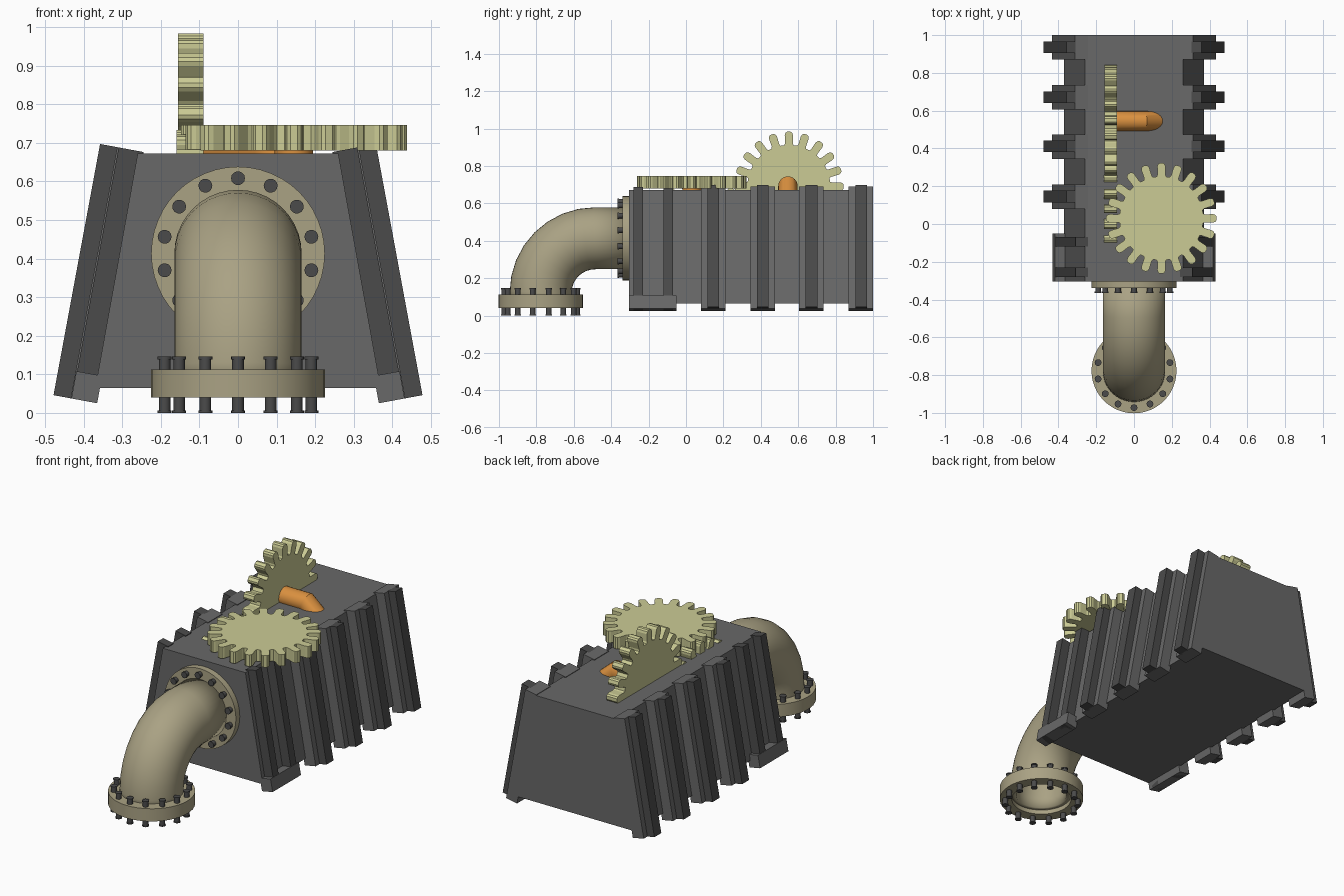
import bpy, bmesh
from math import sin, cos, pi, radians
from mathutils import Vector, Matrix

if "Cube" in bpy.data.objects:
    bpy.data.objects.remove(bpy.data.objects["Cube"])


def mat(name, r, g, b):
    m = bpy.data.materials.new(name)
    m.diffuse_color = (r, g, b, 1)
    m.use_nodes = True
    m.node_tree.nodes["Principled BSDF"].inputs["Base Color"].default_value = m.diffuse_color
    return m


GREY = mat("casing_grey", 0.14, 0.14, 0.14)
DARK = mat("dark_steel", 0.07, 0.07, 0.07)
PIPE = mat("pipe_tan", 0.40, 0.36, 0.23)
BRASS = mat("gear_brass", 0.60, 0.60, 0.30)
ORANGE = mat("shaft_orange", 0.70, 0.28, 0.05)


def finish(bm, name, material, smooth=False):
    bmesh.ops.recalc_face_normals(bm, faces=bm.faces[:])
    me = bpy.data.meshes.new(name)
    bm.to_mesh(me)
    bm.free()
    me.materials.append(material)
    ob = bpy.data.objects.new(name, me)
    bpy.context.collection.objects.link(ob)
    if smooth:
        bpy.ops.object.select_all(action='DESELECT')
        ob.select_set(True)
        bpy.context.view_layer.objects.active = ob
        bpy.ops.object.shade_smooth_by_angle(angle=radians(32))
    return ob


def prism(bm, pts, depth):
    """Extrude a closed outline of 3D points along a vector."""
    f = bm.faces.new([bm.verts.new(p) for p in pts])
    new = bmesh.ops.extrude_face_region(bm, geom=[f], use_keep_orig=True)
    vs = [v for v in new['geom'] if isinstance(v, bmesh.types.BMVert)]
    bmesh.ops.translate(bm, verts=vs, vec=depth)


def lathe(bm, profile, M, n, closed):
    """Spin (radius, height) points about local z."""
    rings = [[bm.verts.new(M @ Vector((r * cos(2 * pi * i / n), r * sin(2 * pi * i / n), h)))
              for i in range(n)] for r, h in profile]
    pairs = list(zip(rings, rings[1:]))
    if closed:
        pairs.append((rings[-1], rings[0]))
    else:
        bm.faces.new(rings[0])
        bm.faces.new(rings[-1])
    for a, b in pairs:
        for i in range(n):
            j = (i + 1) % n
            bm.faces.new((a[i], a[j], b[j], b[i]))


def sweep(bm, path, side, radius, n, cap):
    """Round tube along a planar path with mitred joints; side is the plane normal."""
    path, side, rings = [Vector(p) for p in path], Vector(side), []
    for k, p in enumerate(path):
        t0 = (p - path[k - 1]).normalized() if k else (path[1] - p).normalized()
        t1 = (path[k + 1] - p).normalized() if k < len(path) - 1 else t0
        t = (t0 + t1).normalized()
        nrm = side.cross(t) / t.dot(t0)
        rings.append([bm.verts.new(p + radius * (cos(2 * pi * i / n) * side + sin(2 * pi * i / n) * nrm))
                      for i in range(n)])
    for a, b in zip(rings, rings[1:]):
        for i in range(n):
            j = (i + 1) % n
            bm.faces.new((a[i], a[j], b[j], b[i]))
    if cap:
        bm.faces.new(rings[0])
        bm.faces.new(rings[-1])


# Casing: long tapered box
bm = bmesh.new()
prism(bm, [(-.37, -.305, .065), (.37, -.305, .065), (.26, -.305, .672), (-.26, -.305, .672)],
      Vector((0, 1.305, 0)))
finish(bm, "casing", GREY)

# Slanted strips lying on the casing sides (u runs up the slope, n points outward)
A = radians(10.5)


def strips(name, ys, n0, n1, u1, material):
    bm = bmesh.new()
    for s in (-1, 1):
        for y0, y1 in ys:
            pts = []
            for u, n in ((0, n0), (0, n1), (u1, n1), (u1, n0)):
                pts.append((s * (.365 - u * sin(A) + n * cos(A)), y0, .025 + u * cos(A) + n * sin(A)))
            prism(bm, pts, Vector((0, y1 - y0, 0)))
    return finish(bm, name, material)


starts = [.08, .345, .605, .87]
strips("side_ribs", [(y, y + .13) for y in starts], 0, .07, .662, GREY)
strips("rib_ridges", [(y + .035, y + .097) for y in starts], .06, .115, .662, DARK)
strips("front_ribs", [(-.28, -.23), (-.12, -.07)], 0, .066, .662, DARK)
strips("front_feet", [(-.305, -.05)], 0, .068, .072, GREY)

# Elbow pipe, hollow
R, CY, CZ = .29, -.487, .123
path = [(0, CY - R, .065)]
path += [(0, CY - R * cos(i * pi / 16), CZ + R * sin(i * pi / 16)) for i in range(9)]
path += [(0, -.30, CZ + R)]
bm = bmesh.new()
sweep(bm, path, (1, 0, 0), .165, 40, False)
elbow = finish(bm, "elbow_pipe", PIPE, True)
wall = elbow.modifiers.new("wall", 'SOLIDIFY')
wall.thickness, wall.offset = .03, -1

# Flanges: one on the casing front, one at the pipe mouth
TO_FRONT = Matrix.Translation((0, -.305, .413)) @ Matrix.Rotation(pi / 2, 4, 'X')
TO_FLOOR = Matrix.Translation((0, -.777, 0))


def flange(name, M, h0, h1):
    bm = bmesh.new()
    lathe(bm, [(.16, h0), (.225, h0), (.225, h1), (.16, h1)], M, 48, True)
    finish(bm, name, PIPE, True)


flange("casing_flange", TO_FRONT, 0, .035)
flange("mouth_flange", TO_FLOOR, .04, .112)


# Bolt circles
def bolts(name, M, profile):
    bm = bmesh.new()
    for i in range(14):
        a = pi / 2 + 2 * pi * i / 14
        lathe(bm, profile, M @ Matrix.Translation((.195 * cos(a), .195 * sin(a), 0)), 14, False)
    finish(bm, name, DARK, True)


bolts("casing_bolts", TO_FRONT, [(.015, .01), (.015, .052), (.018, .052), (.018, .06)])
bolts("mouth_bolts", TO_FLOOR, [(.018, 0), (.018, .006), (.015, .006), (.015, .139),
                                (.018, .139), (.018, .146)])


# Gears: 20 rounded teeth
def gear(name, M, thick, phase=0.0):
    tooth = [(.222, -6.5), (.232, -5.2), (.275, -4.6), (.287, -3.6), (.293, -1.8),
             (.293, 1.8), (.287, 3.6), (.275, 4.6), (.232, 5.2), (.222, 6.5)]
    pts = []
    for k in range(20):
        for r, d in tooth:
            a = radians(18 * k + d + phase)
            pts.append((r * cos(a), r * sin(a), -thick / 2))
    bm = bmesh.new()
    prism(bm, pts, Vector((0, 0, thick)))
    bm.transform(M)
    finish(bm, name, BRASS)


UPRIGHT = Matrix.Rotation(pi / 2, 4, 'Y')
gear("flat_gear", Matrix.Translation((.145, .03, .713)), .066)
gear("upright_gear", Matrix.Translation((-.122, .55, .69)) @ UPRIGHT, .066)
gear("sunken_gear", Matrix.Translation((-.125, .08, .44)) @ UPRIGHT, .07)

# Upright gear shaft, bending down into the casing
bm = bmesh.new()
sweep(bm, [(-.10, .545, .692), (.05, .545, .692), (.19, .545, .57)], (0, 1, 0), .052, 24, True)
finish(bm, "gear_shaft", ORANGE, True)

# Short axle under the flat gear
bm = bmesh.new()
lathe(bm, [(.05, .64), (.05, .70)], Matrix.Translation((.145, .03, 0)), 24, False)
finish(bm, "flat_gear_axle", ORANGE, True)
